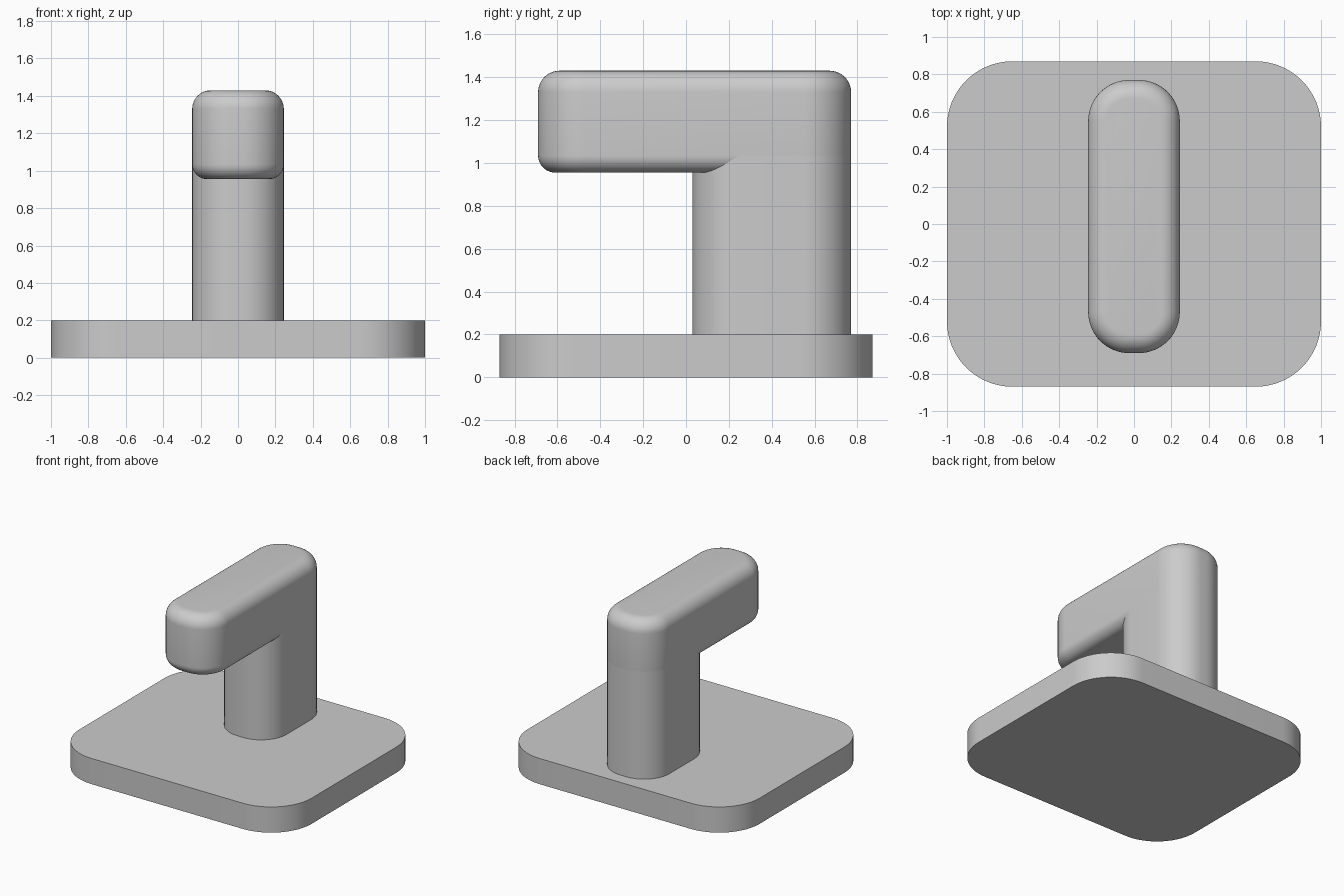
import bpy, bmesh, math

if "Cube" in bpy.data.objects:
    bpy.data.objects.remove(bpy.data.objects["Cube"])

grey = bpy.data.materials.new("light grey")
grey.diffuse_color = (0.6, 0.6, 0.6, 1)
grey.use_nodes = True
grey.node_tree.nodes["Principled BSDF"].inputs["Base Color"].default_value = grey.diffuse_color


def outline(hx, y0, y1, r, inset=0.0, n=16):
    """Rounded rectangle in plan, optionally offset inwards."""
    pts = []
    for cx, cy, a0 in ((hx - r, y1 - r, 0), (r - hx, y1 - r, 90),
                       (r - hx, y0 + r, 180), (hx - r, y0 + r, 270)):
        for i in range(n + 1):
            a = math.radians(a0 + 90 * i / n)
            pts.append((cx + (r - inset) * math.cos(a), cy + (r - inset) * math.sin(a)))
    return pts


def rounded_block(name, hx, y0, y1, r, z0, z1, bottom=0.0, top=0.0, n=10):
    """Rounded prism with optional fillets on the bottom and top rims."""
    levels = []
    for z, f, s in ((z0, bottom, 1), (z1, top, -1)):
        arc = [(f * (1 - math.cos(t)), z + s * f * (1 - math.sin(t)))
               for t in (math.pi / 2 * i / n for i in range(n + 1))] if f else [(0, z)]
        levels += arc[::-1] if s > 0 else arc
    bm = bmesh.new()
    rings = []
    # arcs run from wall to cap, so sort the levels by height
    for inset, z in sorted(levels, key=lambda p: p[1]):
        rings.append([bm.verts.new((x, y, z)) for x, y in outline(hx, y0, y1, r, inset)])
    for a, b in zip(rings, rings[1:]):
        for i in range(len(a)):
            j = (i + 1) % len(a)
            bm.faces.new((a[i], a[j], b[j], b[i]))
    bm.faces.new(rings[0][::-1])
    bm.faces.new(rings[-1])
    bmesh.ops.recalc_face_normals(bm, faces=bm.faces)
    me = bpy.data.meshes.new(name)
    bm.to_mesh(me)
    bm.free()
    # fillet profile: inset f at the cap, 0 at the wall
    me.materials.append(grey)
    ob = bpy.data.objects.new(name, me)
    bpy.context.collection.objects.link(ob)
    bpy.ops.object.select_all(action='DESELECT')
    ob.select_set(True)
    bpy.context.view_layer.objects.active = ob
    bpy.ops.object.shade_smooth_by_angle(angle=math.radians(30))
    return ob


# wall plate
rounded_block("base_plate", 1.0, -0.87, 0.87, 0.35, 0.0, 0.2)
# upright, ending flush where the arm's lower fillet meets its wall
rounded_block("post", 0.245, 0.03, 0.77, 0.22, 0.2, 1.035)
# forward-reaching arm with softened rims
rounded_block("arm", 0.245, -0.69, 0.77, 0.22, 0.955, 1.43, bottom=0.08, top=0.10)
